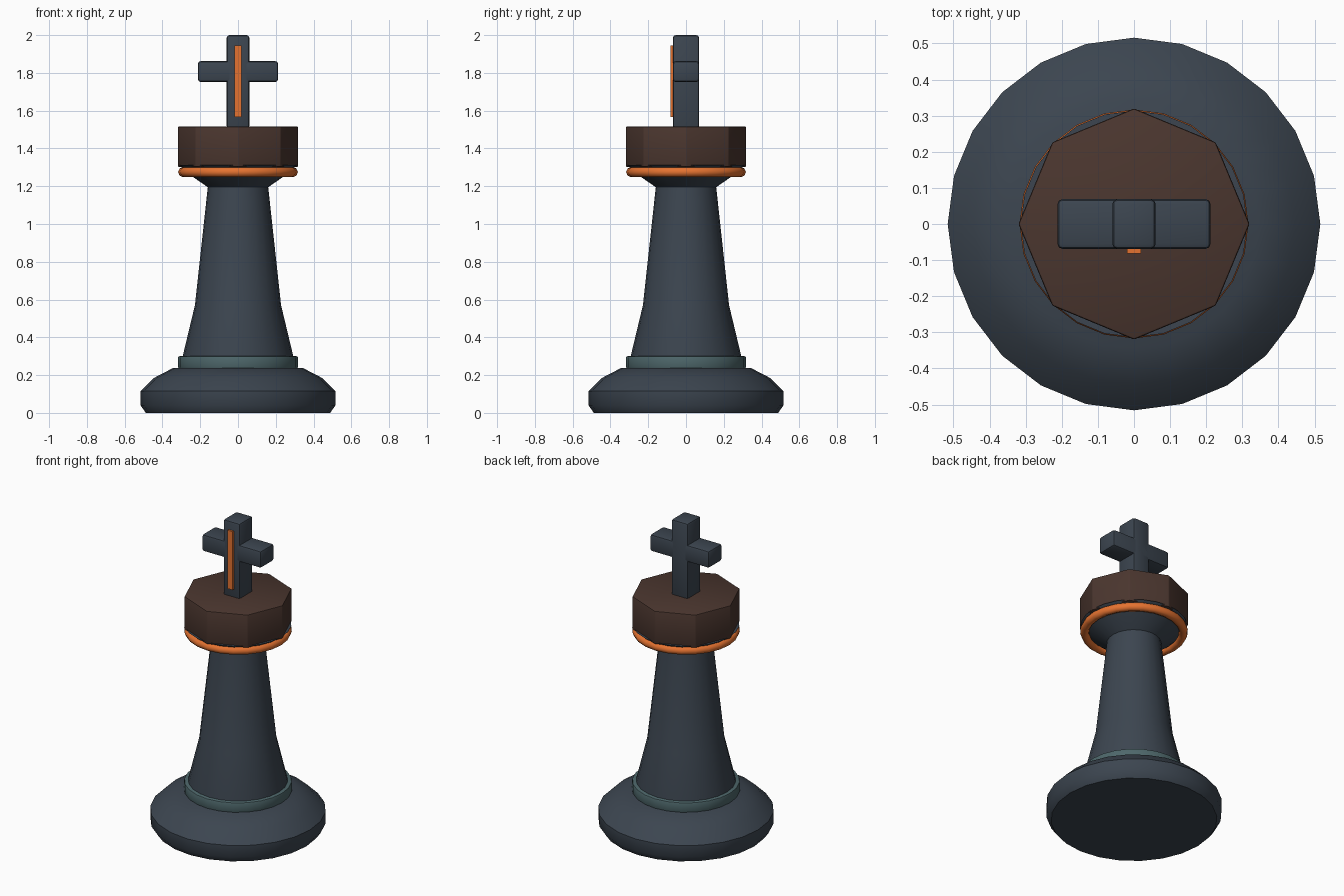
import bpy, bmesh, math

if "Cube" in bpy.data.objects:
    bpy.data.objects.remove(bpy.data.objects["Cube"])


def material(name, rgb):
    m = bpy.data.materials.new(name)
    m.diffuse_color = (*rgb, 1)
    m.use_nodes = True
    m.node_tree.nodes["Principled BSDF"].inputs["Base Color"].default_value = m.diffuse_color
    return m


SLATE = material("slate", (0.045, 0.060, 0.080))
TEAL = material("teal", (0.075, 0.135, 0.145))
BROWN = material("brown", (0.070, 0.037, 0.028))
ORANGE = material("orange", (0.78, 0.17, 0.03))


def finish(ob, mat, bevel=0, angle=30):
    ob.data.materials.append(mat)
    bpy.ops.object.select_all(action='DESELECT')
    bpy.context.view_layer.objects.active = ob
    ob.select_set(True)
    if bevel:
        b = ob.modifiers.new("bevel", 'BEVEL')
        b.width, b.segments = bevel, 2
        b.limit_method = 'ANGLE'
        bpy.ops.object.modifier_apply(modifier=b.name)
    bpy.ops.object.shade_smooth_by_angle(angle=math.radians(angle))
    return ob


def lathe(name, profile, mat, sides=24, **kw):
    """Turn a closed solid from (radius, z) points."""
    bm = bmesh.new()
    rings = [[bm.verts.new((r * math.cos(2 * math.pi * i / sides),
                            r * math.sin(2 * math.pi * i / sides), z))
              for i in range(sides)] for r, z in profile]
    for a, b in zip(rings, rings[1:]):
        for i in range(sides):
            j = (i + 1) % sides
            bm.faces.new((a[i], a[j], b[j], b[i]))
    bm.faces.new(rings[0][::-1])
    bm.faces.new(rings[-1])
    me = bpy.data.meshes.new(name)
    bm.to_mesh(me)
    bm.free()
    ob = bpy.data.objects.new(name, me)
    bpy.context.collection.objects.link(ob)
    return finish(ob, mat, **kw)


def box(name, lo, hi, mat, bevel=0):
    bpy.ops.mesh.primitive_cube_add(
        size=1, location=[(a + b) / 2 for a, b in zip(lo, hi)])
    ob = bpy.context.object
    ob.name = name
    ob.scale = [b - a for a, b in zip(lo, hi)]
    bpy.ops.object.transform_apply(location=False, rotation=False, scale=True)
    return finish(ob, mat, bevel)


# Turned foot, stem and flared collar
lathe("foot", [(0.488, 0), (0.516, 0.04), (0.516, 0.115), (0.445, 0.185),
               (0.345, 0.237)], SLATE, angle=40)
lathe("stem", [(0.294, 0.23), (0.294, 0.295), (0.228, 0.57), (0.16, 1.195),
               (0.24, 1.25), (0.314, 1.312)], SLATE, angle=40)

# Foot ring and collar ring
lathe("foot_ring", [(0.317, 0.235), (0.317, 0.30)], TEAL, bevel=0.007)
bpy.ops.mesh.primitive_torus_add(major_segments=24, minor_segments=8,
                                 major_radius=0.29, minor_radius=0.027,
                                 location=(0, 0, 1.275))
collar_ring = bpy.context.object
collar_ring.name = "collar_ring"
finish(collar_ring, ORANGE, angle=60)

# Eight-sided crown
lathe("crown", [(0.32, 1.302), (0.32, 1.516)], BROWN, sides=8, bevel=0.006)

# Cross finial with front inlay
box("cross_upright", (-0.06, -0.069, 1.505), (0.06, 0.069, 2.0), SLATE, 0.014)
box("cross_arm", (-0.212, -0.069, 1.752), (0.212, 0.069, 1.862), SLATE, 0.014)
box("cross_inlay", (-0.019, -0.082, 1.567), (0.019, -0.065, 1.945), ORANGE)
